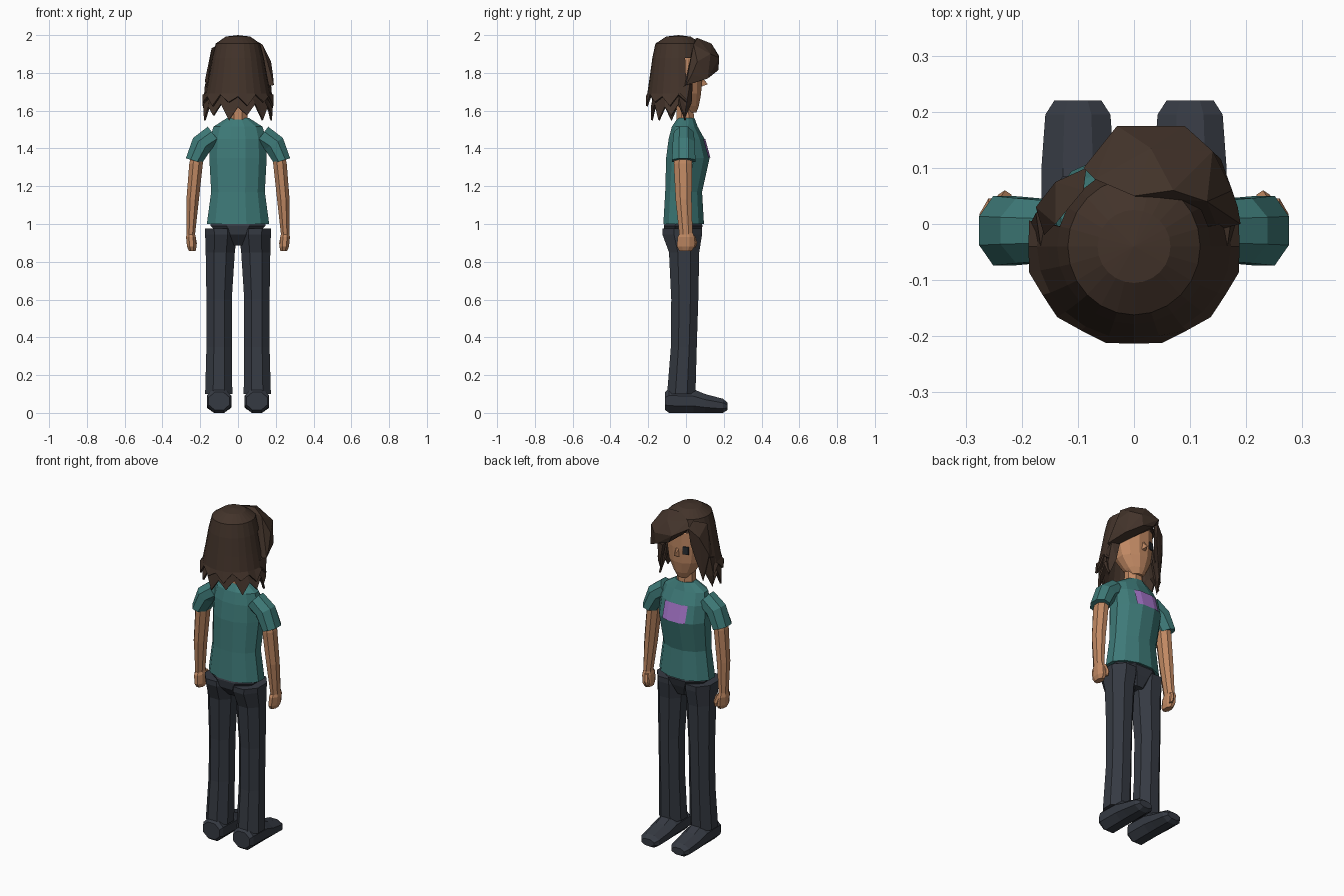
import bpy, bmesh, math
from mathutils import Vector

def mat(name, rgb):
    m = bpy.data.materials.new(name)
    m.diffuse_color = (*rgb, 1)
    return m

HAIR = mat("dark brown", (0.055, 0.033, 0.023))
TEAL = mat("teal", (0.048, 0.195, 0.188))
DARK = mat("charcoal", (0.036, 0.042, 0.055))
SKIN = mat("tan skin", (0.53, 0.25, 0.125))
PURPLE = mat("purple", (0.36, 0.17, 0.56))
EYE = mat("eye grey", (0.022, 0.026, 0.032))

def finish(bm, name, m, closed=True):
    if closed:
        bmesh.ops.recalc_face_normals(bm, faces=bm.faces)
    me = bpy.data.meshes.new(name)
    bm.to_mesh(me)
    bm.free()
    me.materials.append(m)
    ob = bpy.data.objects.new(name, me)
    bpy.context.collection.objects.link(ob)
    return ob

def loft(name, m, rings, n=8, sx=1):
    """Skin closed rings given as (centre, half-axis u, half-axis v); sx=-1 mirrors."""
    bm = bmesh.new()
    k = 1 / math.cos(math.pi / n)
    rows = []
    for c, u, v in rings:
        row = []
        for i in range(n):
            a = 2 * math.pi * (i + 0.5) / n
            p = Vector(c) + Vector(u) * k * math.cos(a) + Vector(v) * k * math.sin(a)
            row.append(bm.verts.new((p.x * sx, p.y, p.z)))
        rows.append(row)
    for a, b in zip(rows, rows[1:]):
        for i in range(n):
            j = (i + 1) % n
            bm.faces.new((a[i], a[j], b[j], b[i]))
    bm.faces.new(rows[0])
    bm.faces.new(rows[-1])
    return finish(bm, name, m)

def level(z, cx, hx, y0, y1):
    """Horizontal ring from its centre x, half width and y range."""
    return ((cx, (y0 + y1) / 2, z), (hx, 0, 0), (0, (y1 - y0) / 2, 0))

def hull(name, m, pts):
    bm = bmesh.new()
    vs = [bm.verts.new(p) for p in pts]
    r = bmesh.ops.convex_hull(bm, input=vs)
    loose = [v for v in bm.verts if not v.link_faces]
    bmesh.ops.delete(bm, geom=loose, context='VERTS')
    return finish(bm, name, m)

# shirt body
loft("shirt", TEAL, [
    level(1.00, 0, 0.165, -0.12, 0.095), level(1.17, 0, 0.142, -0.11, 0.085),
    level(1.35, 0, 0.152, -0.105, 0.125), level(1.45, 0, 0.148, -0.092, 0.098),
    level(1.515, 0, 0.13, -0.075, 0.062), level(1.56, 0, 0.06, -0.045, 0.045)], n=12)

# chest patch wrapped on the shirt front
bm = bmesh.new()
cols = []
for x, dy in ((-0.075, 0.011), (-0.04, 0), (0.04, 0), (0.075, 0.011)):
    cols.append([bm.verts.new((x, y - dy, z)) for y, z in ((0.129, 1.352), (0.102, 1.45))])
for a, b in zip(cols, cols[1:]):
    bm.faces.new((b[0], a[0], a[1], b[1]))
finish(bm, "chest_patch", PURPLE, closed=False)

# hips
loft("hips", DARK, [
    level(0.885, 0, 0.05, -0.06, 0.05), level(0.945, 0, 0.10, -0.112, 0.075),
    level(0.99, 0, 0.145, -0.118, 0.088), level(1.01, 0, 0.145, -0.11, 0.08)])

for sx, side in ((1, "right"), (-1, "left")):
    # trouser legs
    loft(side + "_leg", DARK, [
        level(0.10, 0.102, 0.072, -0.10, 0.05), level(0.35, 0.1, 0.067, -0.08, 0.057),
        level(0.60, 0.1, 0.067, -0.078, 0.065), level(0.85, 0.094, 0.077, -0.09, 0.07),
        level(0.945, 0.09, 0.084, -0.125, 0.085), level(0.975, 0.092, 0.084, -0.125, 0.085)], sx=sx)
    # shoes, skinned from heel to toe
    loft(side + "_shoe", DARK, [
        ((0.1, y, (z0 + z1) / 2), (w, 0, 0), (0, 0, (z1 - z0) / 2))
        for y, w, z0, z1 in ((-0.11, 0.055, 0.015, 0.11), (-0.09, 0.065, 0.0, 0.13),
                             (0.04, 0.065, 0.0, 0.125), (0.10, 0.065, 0.0, 0.10),
                             (0.195, 0.058, 0.0, 0.075), (0.22, 0.042, 0.015, 0.055))], sx=sx)
    # sleeves
    loft(side + "_sleeve", TEAL, [
        ((0.125, -0.012, 1.47), (0.035, 0, 0.045), (0, 0.052, 0)),
        ((0.19, -0.012, 1.425), (0.048, 0, 0.03), (0, 0.058, 0)),
        ((0.233, -0.012, 1.335), (0.043, 0, 0.013), (0, 0.062, 0))], sx=sx)
    # arms and hands
    loft(side + "_arm", SKIN, [
        level(1.40, 0.205, 0.033, -0.055, 0.03), level(1.32, 0.222, 0.036, -0.065, 0.032),
        level(1.13, 0.24, 0.033, -0.055, 0.03), level(0.94, 0.25, 0.022, -0.035, 0.035)], sx=sx)
    loft(side + "_hand", SKIN, [
        level(0.955, 0.25, 0.02, -0.03, 0.035), level(0.93, 0.249, 0.026, -0.045, 0.045),
        level(0.88, 0.245, 0.025, -0.048, 0.045), level(0.857, 0.242, 0.018, -0.035, 0.03)], sx=sx)
    loft(side + "_thumb", SKIN, [
        level(0.94, 0.238, 0.012, 0.025, 0.045), level(0.90, 0.23, 0.012, 0.03, 0.058),
        level(0.875, 0.228, 0.008, 0.03, 0.05)], n=6, sx=sx)

# neck, head and nose
loft("neck", SKIN, [level(1.52, 0, 0.052, -0.05, 0.045), level(1.68, 0, 0.046, -0.05, 0.035)])
loft("head", SKIN, [
    level(1.59, 0, 0.032, -0.005, 0.055), level(1.625, 0, 0.06, -0.05, 0.068),
    level(1.69, 0, 0.098, -0.09, 0.08), level(1.78, 0, 0.115, -0.11, 0.085),
    level(1.87, 0, 0.112, -0.12, 0.085), level(1.94, 0, 0.08, -0.10, 0.055)], n=12)
hull("nose", SKIN, [(-0.016, 0.075, 1.725), (0.016, 0.075, 1.725), (0, 0.115, 1.74),
                    (0, 0.08, 1.785), (-0.012, 0.075, 1.78), (0.012, 0.075, 1.78)])

# the one eye left clear of the fringe
hull("eye", EYE, [(x, y + d, z) for x, y in ((-0.07, 0.072), (-0.04, 0.081))
                  for z in (1.75, 1.795) for d in (0, 0.007)])

def hair_shell(name, rows, tips, limit, front_rows, pole=None, n=24):
    """Hair sheet around the head; columns past the limit angle stop early for the face."""
    bm = bmesh.new()
    grid = []
    for k, (z, rx, ry) in enumerate(rows):
        row = []
        for i in range(n):
            a = 2 * math.pi * i / n
            last = k == len(rows) - 1
            zz = tips[i % len(tips)] if last else z
            f = 1 + 0.03 * (i % 2) if last else 1
            row.append(bm.verts.new((rx * f * math.sin(a), -0.04 - ry * f * math.cos(a), zz)))
        grid.append(row)
    if pole:
        p = bm.verts.new((0, -0.04, pole))
        for i in range(n):
            bm.faces.new((p, grid[0][i], grid[0][(i + 1) % n]))
    for k, (a, b) in enumerate(zip(grid, grid[1:])):
        for i in range(n):
            mid = (i + 0.5) * 360 / n
            if k < front_rows or min(mid, 360 - mid) < limit:
                bm.faces.new((a[i], b[i], b[(i + 1) % n], a[(i + 1) % n]))
    bmesh.ops.delete(bm, geom=[v for v in bm.verts if not v.link_faces], context='VERTS')
    ob = finish(bm, name, HAIR)
    s = ob.modifiers.new("thickness", 'SOLIDIFY')
    s.thickness, s.offset = 0.01, -1

# hair: upper layer with crown, and lower jagged layer
hair_shell("upper_hair", [
    (1.992, 0.065, 0.065), (1.955, 0.118, 0.122), (1.88, 0.137, 0.138),
    (1.78, 0.155, 0.152), (1.69, 0.173, 0.165), (1.65, 0.188, 0.173)],
    (1.675, 1.625, 1.685, 1.645), 112, 2, pole=2.0)
hair_shell("lower_hair", [
    (1.76, 0.14, 0.125), (1.66, 0.158, 0.138), (1.58, 0.182, 0.146)],
    (1.62, 1.575, 1.635, 1.55), 108, 0)

# swept fringe over the forehead
hull("fringe", HAIR, [
    (-0.09, 0.10, 1.92), (-0.07, 0.08, 1.955), (-0.03, 0.175, 1.89), (0.0, 0.05, 1.98),
    (0.07, 0.06, 1.985), (0.03, 0.135, 1.955), (0.09, 0.175, 1.88), (0.08, 0.172, 1.815),
    (0.0, 0.165, 1.84), (0.14, 0.13, 1.90), (0.13, 0.04, 1.95), (0.155, 0.115, 1.77),
    (0.175, 0.06, 1.86), (0.185, 0.03, 1.79), (0.19, 0.0, 1.735), (0.15, -0.01, 1.73),
    (0.11, 0.06, 1.77), (-0.04, 0.09, 1.87)])

# side lock framing the uncovered eye, with two pointed ends
hull("side_lock", HAIR, [
    (-0.085, 0.10, 1.92), (-0.09, 0.06, 1.955), (-0.14, 0.0, 1.93), (-0.14, 0.075, 1.87),
    (-0.09, 0.085, 1.82), (-0.175, 0.03, 1.76), (-0.115, 0.065, 1.72),
    (-0.16, -0.02, 1.75), (-0.145, 0.045, 1.60)])
for sx in (-1, 1):
    hull("lock_tip", HAIR, [
        (sx * 0.13, 0.035, 1.74), (sx * 0.175, 0.02, 1.74), (sx * 0.165, -0.05, 1.72),
        (sx * 0.15, 0.03, 1.64), (sx * 0.185, 0.0, 1.62), (sx * 0.17, -0.01, 1.55)])
